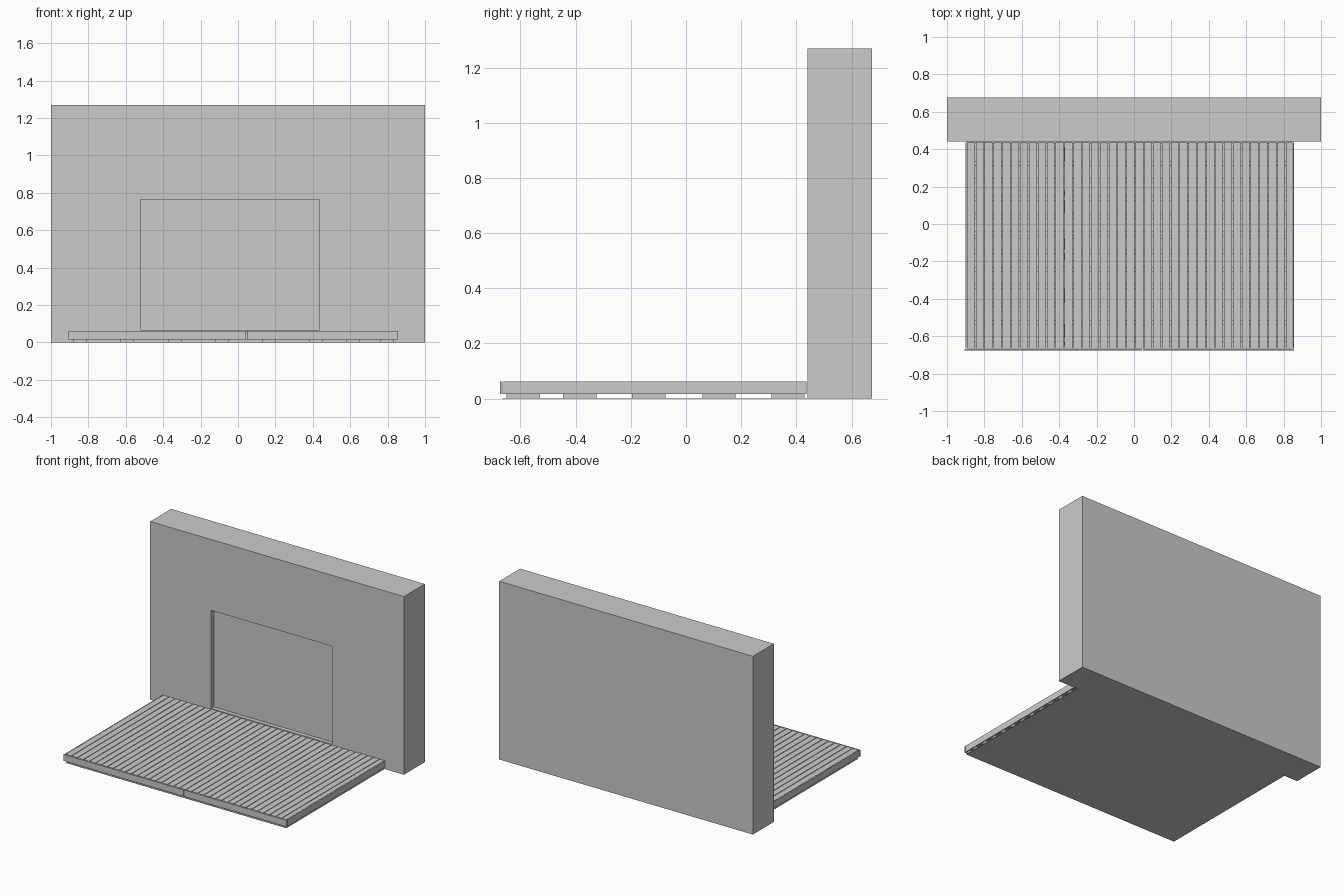
import bpy
import bmesh

cube = bpy.data.objects.get("Cube")
if cube:
    bpy.data.objects.remove(cube, do_unlink=True)

GREY = (0.6, 0.6, 0.6, 1.0)
grey = bpy.data.materials.new("light_grey")
grey.use_nodes = True
grey.diffuse_color = GREY
grey.node_tree.nodes["Principled BSDF"].inputs["Base Color"].default_value = GREY


def make_boxes(name, boxes):
    """One object made of boxes given as ((x0, x1), (y0, y1), (z0, z1))."""
    bm = bmesh.new()
    for spans in boxes:
        verts = bmesh.ops.create_cube(bm, size=1)["verts"]
        for v in verts:
            for axis, (low, high) in enumerate(spans):
                v.co[axis] = high if v.co[axis] > 0 else low
    mesh = bpy.data.meshes.new(name)
    bm.to_mesh(mesh)
    bm.free()
    mesh.materials.append(grey)
    obj = bpy.data.objects.new(name, mesh)
    bpy.context.collection.objects.link(obj)
    return obj


# Deck limits
LEFT, RIGHT = -0.893, 0.847
FRONT, BACK = -0.665, 0.437
UNDER, TOP = 0.016, 0.062
BOARD_UNDER = 0.046
PITCH, GAP = 0.0474, 0.005

# Wall with a shallow door recess
wall = make_boxes("wall", [((-1, 1), (0.44, 0.675), (0, 1.27))])
cutter = make_boxes("recess_cutter", [((-0.52, 0.435), (0.3, 0.47), (0.066, 0.765))])
cutter.hide_render = True
cutter.hide_viewport = True
cut = wall.modifiers.new("door_recess", "BOOLEAN")
cut.operation = "DIFFERENCE"
cut.solver = "EXACT"
cut.object = cutter

# Deck boards running front to back, the last one trimmed
boards = []
x = LEFT
while x < RIGHT:
    boards.append(((x, min(x + PITCH - GAP, RIGHT)), (FRONT, BACK), (BOARD_UNDER, TOP)))
    x += PITCH
make_boxes("deck_boards", boards)

# Joists running across under the boards
joists = []
for i in range(12):
    y = min(max(0.42 - i * 0.0945, FRONT + 0.013), BACK - 0.013)
    joists.append(((LEFT, RIGHT), (y - 0.012, y + 0.012), (UNDER, BOARD_UNDER)))
make_boxes("joists", joists)

# Thin trim on both sides, and a front trim in two lengths
make_boxes("side_trim", [
    ((LEFT - 0.008, LEFT - 0.002), (FRONT, BACK), (UNDER, TOP)),
    ((RIGHT + 0.002, RIGHT + 0.008), (FRONT, BACK), (UNDER, TOP)),
])
make_boxes("front_trim", [
    ((-0.905, 0.043), (-0.675, -0.669), (UNDER, TOP)),
    ((0.047, 0.855), (-0.675, -0.669), (UNDER, TOP)),
])

# Grid of support pads
pad_x = [-0.847, -0.594, -0.338, -0.085, 0.165, 0.417, 0.615, 0.797]
pad_y = [-0.59, -0.385, -0.135, 0.12, 0.37]
make_boxes("support_pads", [
    ((px - 0.036, px + 0.036), (py - 0.06, py + 0.06), (0.001, UNDER))
    for px in pad_x for py in pad_y
])

# Ground sheet beneath the deck
make_boxes("ground_sheet", [((LEFT, RIGHT), (FRONT, 0.44), (0, 0.002))])
